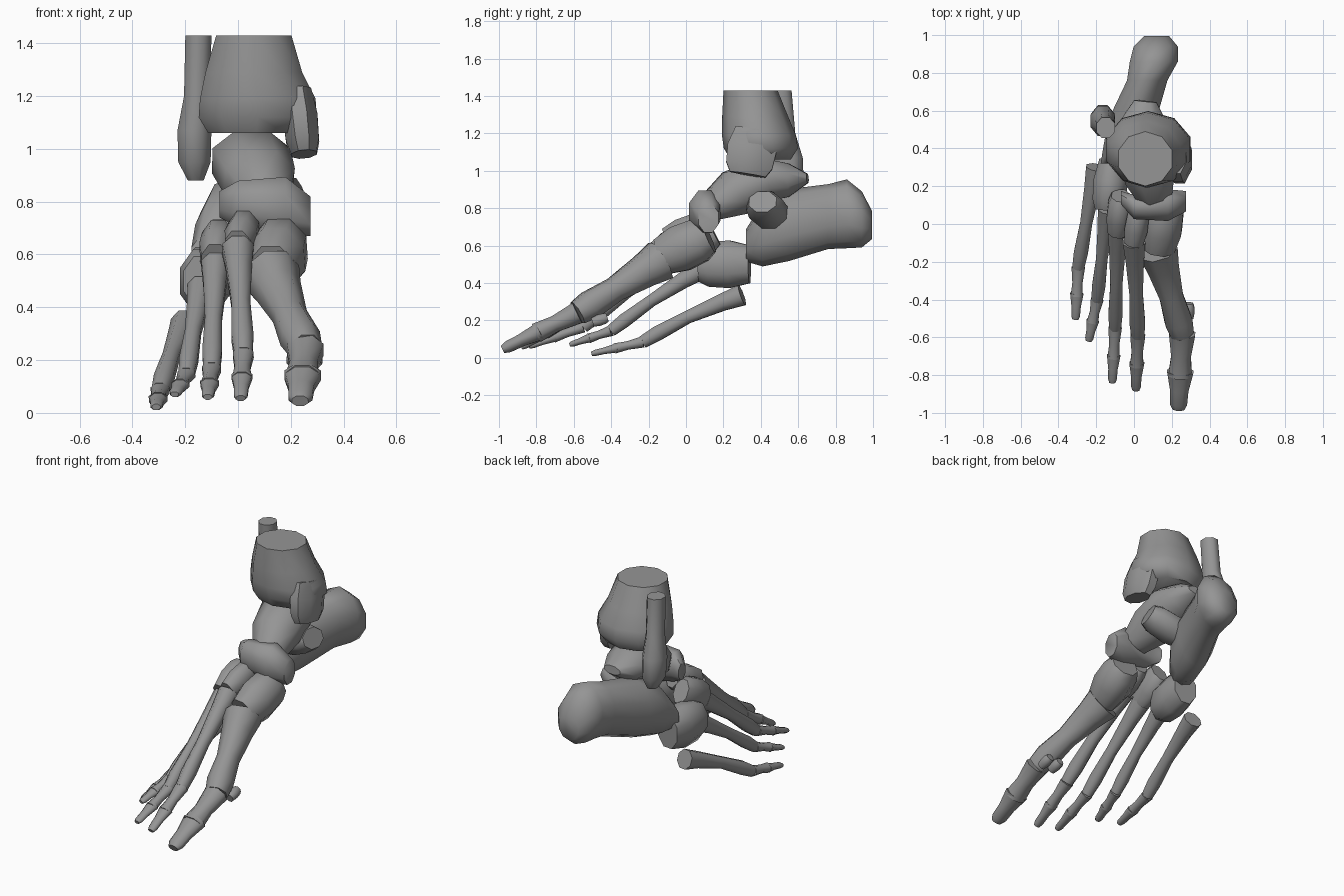
import bpy, bmesh, math
from mathutils import Vector

if "Cube" in bpy.data.objects:
    bpy.data.objects.remove(bpy.data.objects["Cube"])

X, Y, Z = (1, 0, 0), (0, 1, 0), (0, 0, 1)

# Dark grey bone
grey = bpy.data.materials.new("bone_grey")
grey.diffuse_color = (.3, .3, .3, 1)
grey.use_nodes = True
grey.node_tree.nodes["Principled BSDF"].inputs["Base Color"].default_value = grey.diffuse_color


def bone(name, rings, sides=8, up=Z, axis=None):
    """Loft rounded sections (x, y, z, half_width, half_height) along a path.
    Sections stand square to the path, or to a fixed axis if one is given."""
    bm = bmesh.new()
    pts = [Vector(r[:3]) for r in rings]
    loops = []
    for i, r in enumerate(rings):
        t = Vector(axis) if axis else pts[min(i + 1, len(pts) - 1)] - pts[max(i - 1, 0)]
        t.normalize()
        u = Vector(up).cross(t).normalized()
        v = t.cross(u)
        angles = [2 * math.pi * (k + 0.5) / sides for k in range(sides)]
        loops.append([bm.verts.new(pts[i] + 1.07 * (u * math.cos(a) * r[3] + v * math.sin(a) * r[4]))
                      for a in angles])
    for a, b in zip(loops, loops[1:]):
        for k in range(sides):
            n = (k + 1) % sides
            bm.faces.new((a[k], a[n], b[n], b[k]))
    bm.faces.new(loops[0])
    bm.faces.new(loops[-1])
    bmesh.ops.recalc_face_normals(bm, faces=bm.faces)
    me = bpy.data.meshes.new(name)
    bm.to_mesh(me)
    bm.free()
    me.materials.append(grey)
    bpy.context.collection.objects.link(bpy.data.objects.new(name, me))


def straight(name, start, end, width, height, profile, up=Z, lift=0):
    """Bone between two points, thickness from a profile of (position, scale);
    lift bows it upwards in the middle."""
    a, b = Vector(start), Vector(end)
    bone(name, [(*(a.lerp(b, t) + Vector(Z) * lift * math.sin(math.pi * t)), width * s, height * s)
                for t, s in profile], up=up)


# Shared thickness profiles
BLOCK = ((0, .75), (.2, .97), (.6, 1.03), (1, .82))
LONG = ((0, 1.5), (.2, 1.22), (.55, .9), (.85, 1.05), (1, .88))
NEAR_TOE = ((0, 1), (.3, .75), (.55, .9))
TIP_TOE = ((.5, 1), (.75, .7), (.93, .65), (1, .45))

# Lower leg
bone("tibia", [(.06, .345, 1.43, .14, .135), (.06, .37, 1.29, .18, .165),
               (.075, .39, 1.19, .215, .185), (.075, .40, 1.12, .22, .185),
               (.07, .40, 1.06, .18, .15)], 10, Y, Z)
straight("medial_malleolus", (.25, .33, .98), (.225, .37, 1.22), .065, .13, BLOCK, Y)
bone("fibula", [(-.15, .51, 1.43, .05, .055), (-.155, .525, 1.2, .05, .06),
                (-.165, .545, 1.07, .065, .08), (-.165, .555, .95, .062, .075),
                (-.16, .56, .88, .03, .035)], 8, Y, Z)

# Hind foot
bone("talus", [(.06, .65, .96, .06, .025), (.05, .55, .95, .12, .09),
               (.05, .42, .955, .15, .12), (.08, .26, .88, .135, .125),
               (.11, .14, .81, .09, .08)])
bone("calcaneus", [(-.09, .32, .60, .085, .08), (-.05, .41, .66, .11, .16),
                   (-.01, .55, .71, .125, .18), (.07, .76, .755, .105, .162),
                   (.105, .86, .77, .125, .172), (.115, .94, .74, .115, .14),
                   (.12, .995, .71, .065, .07)], 10, Z, Y)
straight("calcaneus_shelf", (.235, .41, .835), (0, .46, .74), .10, .08, BLOCK)

# Mid foot
bone("navicular", [(-.07, .14, .79, .035, .05), (.0, .09, .79, .065, .09),
                   (.18, .10, .78, .085, .115), (.275, .12, .745, .055, .075)], 8, Z, X)
straight("medial_cuneiform", (.17, .12, .65), (.13, -.13, .54), .105, .122, BLOCK)
straight("intermediate_cuneiform", (.03, .09, .71), (0, -.10, .63), .06, .08, BLOCK)
straight("lateral_cuneiform", (-.07, .15, .67), (-.085, -.04, .57), .065, .095, BLOCK)
straight("cuboid", (-.14, .07, .50), (-.11, .34, .50), .09, .125, BLOCK)

# Five rays: base, knuckle, toe tip, thickness and upward bow
rays = (((.125, -.135, .52), (.255, -.58, .24), (.235, -.98, .045), .07, 0),
        ((0, -.09, .62), (.02, -.59, .22), (.01, -.88, .055), .04, .01),
        ((-.085, -.03, .56), (-.10, -.55, .165), (-.115, -.84, .06), .036, .01),
        ((-.14, .08, .47), (-.195, -.40, .145), (-.24, -.62, .07), .034, .015),
        ((-.20, .30, .335), (-.295, -.23, .085), (-.31, -.505, .022), .036, .02))
for i, (base, knuckle, tip, w, bow) in enumerate(rays, 1):
    straight(f"metatarsal_{i}", base, knuckle, w, w * 1.05, LONG, lift=bow)
    straight(f"toe_near_bone_{i}", knuckle, tip, w, w * .85, NEAR_TOE)
    straight(f"toe_tip_bone_{i}", knuckle, tip, w, w * .7, TIP_TOE)

# Small bones under the big toe joint
for side, x in (("inner", .29), ("outer", .215)):
    straight(side + "_sesamoid", (x, -.42, .215), (x, -.50, .19), .03, .03, BLOCK)

# Smooth shading with sharp edges kept
bpy.ops.object.select_all(action='SELECT')
bpy.context.view_layer.objects.active = bpy.data.objects["tibia"]
bpy.ops.object.shade_smooth_by_angle(angle=math.radians(55))
